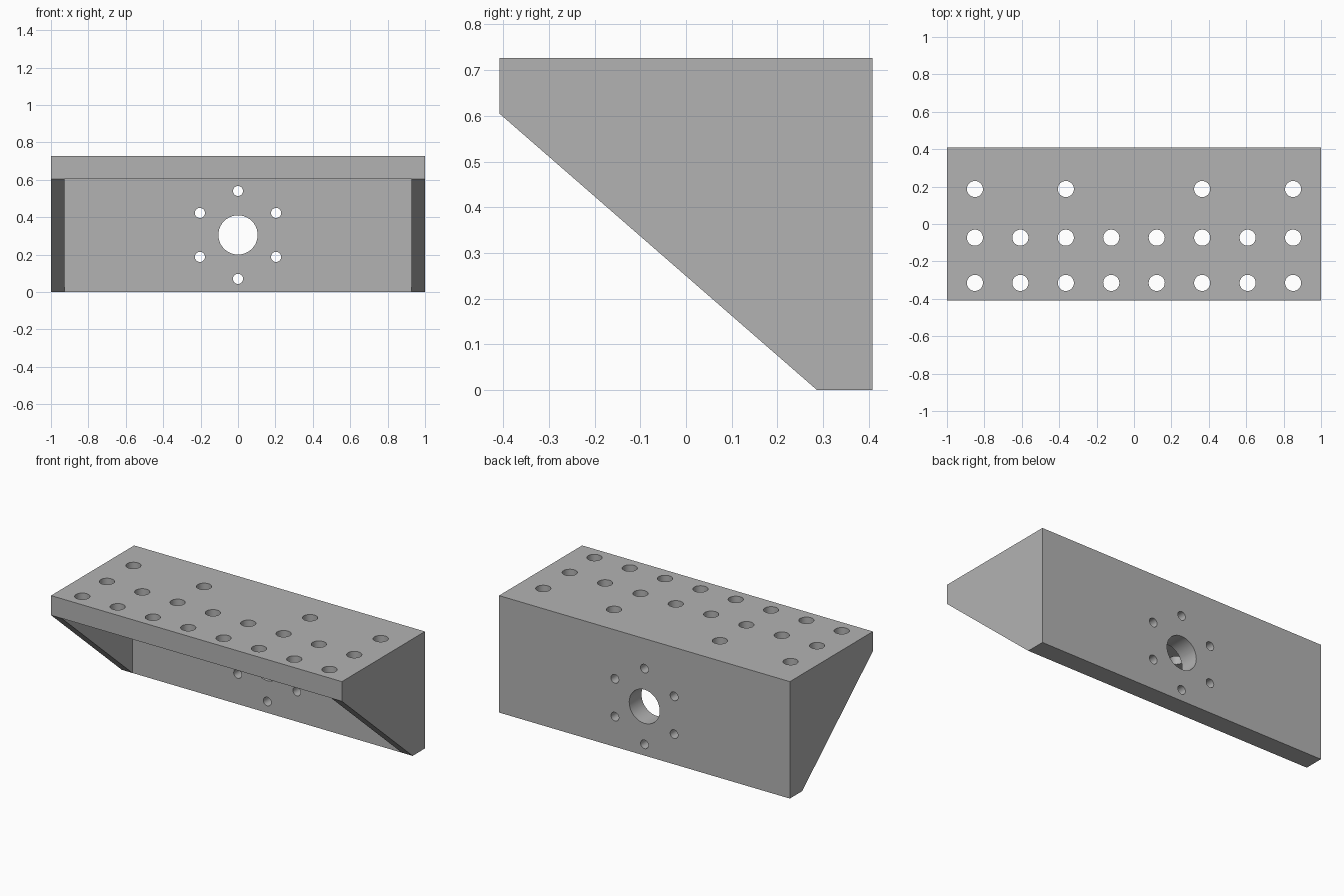
import bpy, bmesh
from math import cos, sin, pi
from mathutils import Matrix, Vector

old = bpy.data.objects.get("Cube")
if old:
    bpy.data.objects.remove(old, do_unlink=True)

DEPTH, HEIGHT = 0.408, 0.727      # half depth, full height
PLATE_Y, DECK_Z = 0.287, 0.605    # inner faces of back plate and deck
INNER_X = 0.927                   # inner face of each gusset

grey = bpy.data.materials.new("plain grey")
grey.use_nodes = True
colour = (0.45, 0.45, 0.45, 1)
grey.diffuse_color = colour
grey.node_tree.nodes["Principled BSDF"].inputs["Base Color"].default_value = colour


def make_object(name, bm):
    bmesh.ops.recalc_face_normals(bm, faces=bm.faces[:])
    mesh = bpy.data.meshes.new(name)
    bm.to_mesh(mesh)
    bm.free()
    mesh.materials.append(grey)
    obj = bpy.data.objects.new(name, mesh)
    bpy.context.collection.objects.link(obj)
    return obj


def prism(name, profile, half_width):
    """Extrude a (y, z) profile symmetrically along x."""
    bm = bmesh.new()
    face = bm.faces.new([bm.verts.new((-half_width, y, z)) for y, z in profile])
    ext = bmesh.ops.extrude_face_region(bm, geom=[face])
    moved = [v for v in ext["geom"] if isinstance(v, bmesh.types.BMVert)]
    bmesh.ops.translate(bm, verts=moved, vec=(2 * half_width, 0, 0))
    return make_object(name, bm)


def drill(bm, centre, radius, turn=Matrix()):
    bmesh.ops.create_cone(bm, cap_ends=True, segments=40, radius1=radius,
                          radius2=radius, depth=0.3,
                          matrix=Matrix.Translation(Vector(centre)) @ turn)


def cut(target, cutter):
    mod = target.modifiers.new("cut", "BOOLEAN")
    mod.operation, mod.solver, mod.object = "DIFFERENCE", "EXACT", cutter
    bpy.context.view_layer.objects.active = target
    bpy.ops.object.modifier_apply(modifier=mod.name)
    bpy.data.objects.remove(cutter, do_unlink=True)


# Bracket body with slanted gusset sides
bracket = prism("bracket", [(-DEPTH, HEIGHT), (DEPTH, HEIGHT), (DEPTH, 0),
                            (PLATE_Y, 0), (-DEPTH, DECK_Z)], 1)

# Open pocket between the gussets
cut(bracket, prism("pocket_cutter", [(-1, -1), (PLATE_Y, -1),
                                     (PLATE_Y, DECK_Z), (-1, DECK_Z)], INNER_X))

# Deck holes: two full rows, and a sparse row near the back
holes = bmesh.new()
deck_mid = (DECK_Z + HEIGHT) / 2
pitch = 0.243
for side in (-1, 1):
    for i in range(4):
        x = side * pitch * (i + 0.5)
        rows = (-0.315, -0.073, 0.187) if i in (1, 3) else (-0.315, -0.073)
        for y in rows:
            drill(holes, (x, y, deck_mid), 0.043)

# Back plate: central bore and a ring of six bolt holes
turn = Matrix.Rotation(pi / 2, 4, "X")
plate_mid, bore_z = (PLATE_Y + DEPTH) / 2, 0.305
drill(holes, (0, plate_mid, bore_z), 0.105, turn)
for i in range(6):
    a = pi / 2 + i * pi / 3
    drill(holes, (0.235 * cos(a), plate_mid, bore_z + 0.235 * sin(a)), 0.027, turn)
cut(bracket, make_object("hole_cutter", holes))

# Smooth the bores, keep the edges sharp
bpy.ops.object.select_all(action="DESELECT")
bracket.select_set(True)
bpy.context.view_layer.objects.active = bracket
bpy.ops.object.shade_smooth_by_angle(angle=pi / 6)
